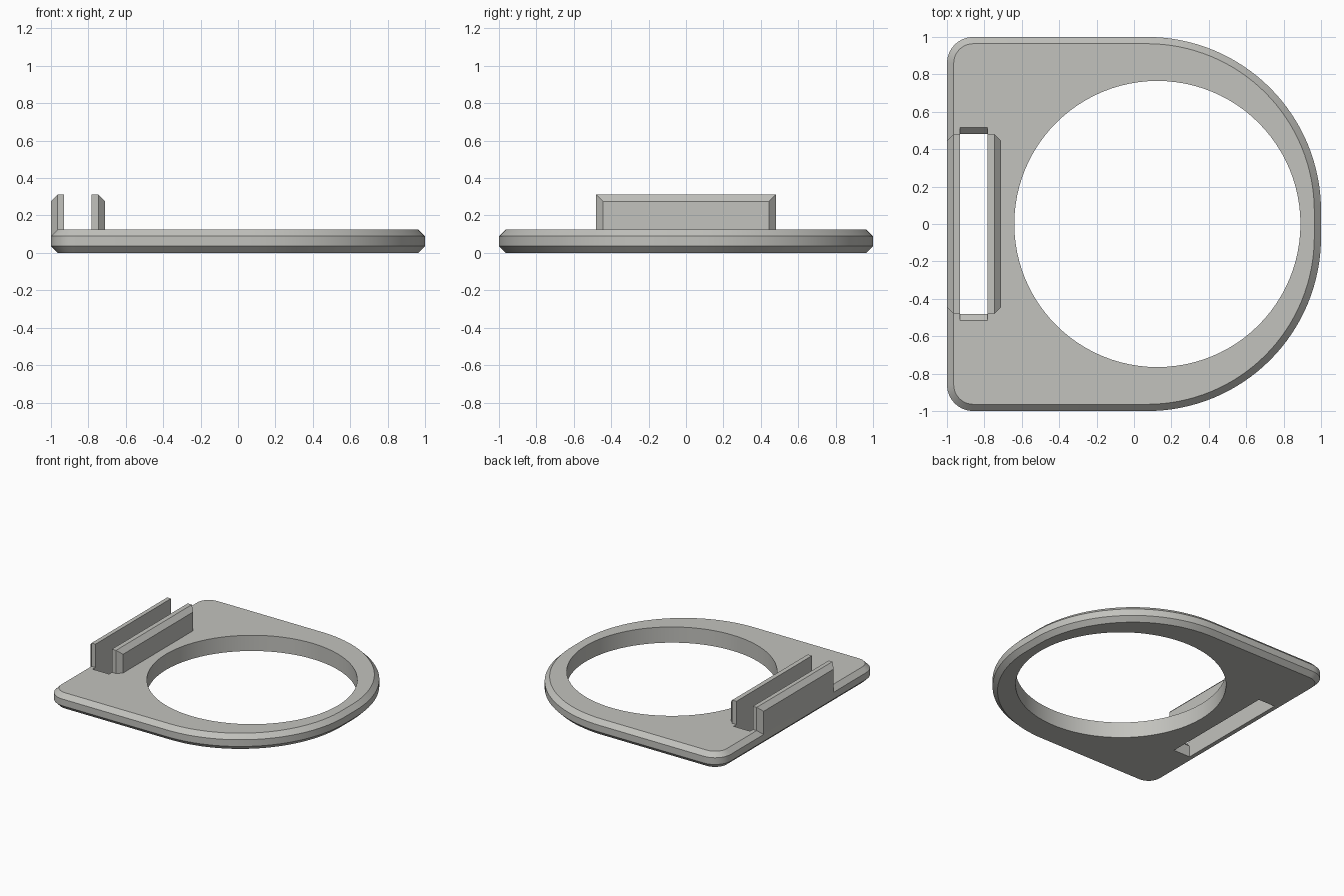
import bpy, bmesh, math

if "Cube" in bpy.data.objects:
    bpy.data.objects.remove(bpy.data.objects["Cube"])

BEVEL = 0.036
H = 0.126

grey = bpy.data.materials.new("warm grey")
grey.diffuse_color = (0.54, 0.54, 0.51, 1)
grey.use_nodes = True
grey.node_tree.nodes["Principled BSDF"].inputs["Base Color"].default_value = grey.diffuse_color


def loft(name, rings):
    """Skin a stack of equal-length point rings and cap both ends."""
    bm = bmesh.new()
    rows = [[bm.verts.new(p) for p in ring] for ring in rings]
    n = len(rows[0])
    for a, b in zip(rows, rows[1:]):
        for i in range(n):
            j = (i + 1) % n
            bm.faces.new((a[i], a[j], b[j], b[i]))
    bm.faces.new(rows[0][::-1])
    bm.faces.new(rows[-1])
    bmesh.ops.recalc_face_normals(bm, faces=bm.faces)
    mesh = bpy.data.meshes.new(name)
    bm.to_mesh(mesh)
    bm.free()
    mesh.materials.append(grey)
    obj = bpy.data.objects.new(name, mesh)
    bpy.context.collection.objects.link(obj)
    return obj


def outline(inset, z):
    """Square outline: small round corners on the left, very large on the right."""
    pts = []
    for sx, sy, r, start, steps in ((1, 1, 0.93, 0, 32), (-1, 1, 0.14, 90, 8),
                                    (-1, -1, 0.14, 180, 8), (1, -1, 0.93, 270, 32)):
        for k in range(steps + 1):
            a = math.radians(start + 90 * k / steps)
            pts.append((sx * (1 - r) + (r - inset) * math.cos(a),
                        sy * (1 - r) + (r - inset) * math.sin(a), z))
    return pts


def circle(z):
    return [(0.125 + 0.765 * math.cos(2 * math.pi * k / 96),
             0.765 * math.sin(2 * math.pi * k / 96), z) for k in range(96)]


# Base plate with chamfered rim
plate = loft("base_plate", [outline(BEVEL, 0), outline(0, BEVEL),
                            outline(0, H - BEVEL), outline(BEVEL, H)])

# Cutters: round opening and slot with flared upper ends
hole = loft("hole_cutter", [circle(-0.1), circle(0.3)])
slot_profile = [(-0.48, -0.1), (0.48, -0.1), (0.48, H - BEVEL), (0.53, H - BEVEL + 0.05),
                (-0.53, H - BEVEL + 0.05), (-0.48, H - BEVEL)]
slot = loft("slot_cutter", [[(x, y, z) for y, z in slot_profile] for x in (-0.93, -0.783)])

bpy.context.view_layer.objects.active = plate
for cutter in (hole, slot):
    mod = plate.modifiers.new("cut", 'BOOLEAN')
    mod.operation = 'DIFFERENCE'
    mod.solver = 'EXACT'
    mod.object = cutter
    bpy.ops.object.modifier_apply(modifier=mod.name)
    bpy.data.objects.remove(cutter)

plate.select_set(True)
bpy.ops.object.shade_smooth_by_angle(angle=math.radians(25))


# Upright rails beside the slot, chamfered on the faces turned away from it
def rail_ring(x, inset):
    y, top, bottom = 0.48 - inset, 0.312 - inset, H - BEVEL
    return [(x, -y, bottom), (x, y, bottom), (x, y, top), (x, -y, top)]


for name, inner, outer in (("outer_rail", -0.93, -1.0), ("inner_rail", -0.783, -0.71)):
    mid = outer + math.copysign(BEVEL, inner - outer)
    loft(name, [rail_ring(inner, 0), rail_ring(mid, 0), rail_ring(outer, BEVEL)])
